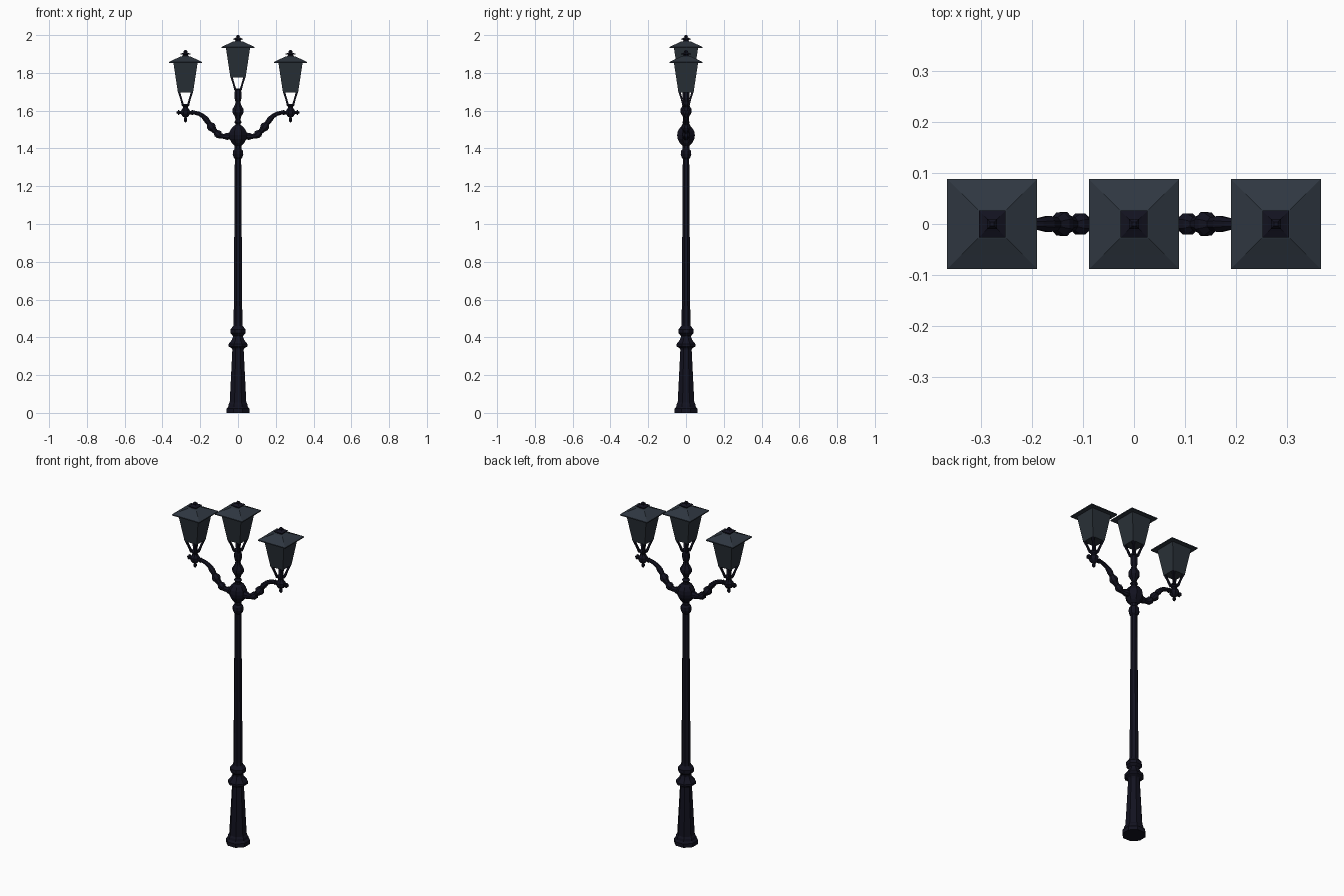
import bpy, bmesh, math
from mathutils import Vector, Matrix


def material(name, rgb):
    m = bpy.data.materials.new(name)
    m.diffuse_color = (*rgb, 1)
    return m


IRON = material("blackened iron", (0.006, 0.006, 0.014))
ROOF = material("slate metal", (0.028, 0.038, 0.052))
GLASS = material("smoked glass", (0.023, 0.031, 0.040))


def finish(name, bm, mat):
    bmesh.ops.recalc_face_normals(bm, faces=bm.faces)
    me = bpy.data.meshes.new(name)
    bm.to_mesh(me)
    bm.free()
    me.materials.append(mat)
    ob = bpy.data.objects.new(name, me)
    bpy.context.collection.objects.link(ob)
    return ob


def bridge(bm, rings):
    """Skin a list of vertex rings and cap both ends."""
    n = len(rings[0])
    for a, b in zip(rings, rings[1:]):
        for i in range(n):
            j = (i + 1) % n
            bm.faces.new((a[i], a[j], b[j], b[i]))
    bm.faces.new(rings[0][::-1])
    bm.faces.new(rings[-1])


def lathe(name, profile, mat, sides=8, matrix=Matrix()):
    """Turn (half width, height) pairs; half width is measured to the flats."""
    bm = bmesh.new()
    k = 1 / math.cos(math.pi / sides)
    rings = []
    for r, z in profile:
        ring = []
        for i in range(sides):
            a = 2 * math.pi * (i + 0.5) / sides
            ring.append(bm.verts.new(matrix @ Vector((r * k * math.cos(a), r * k * math.sin(a), z))))
        rings.append(ring)
    bridge(bm, rings)
    return finish(name, bm, mat)


def sweep(name, path, mat, sides=8):
    """Sweep a round section along (x, z, radius) points in the XZ plane."""
    bm = bmesh.new()
    rings = []
    for i, (x, z, r) in enumerate(path):
        p, q = path[max(i - 1, 0)], path[min(i + 1, len(path) - 1)]
        t = Vector((q[0] - p[0], 0, q[1] - p[1])).normalized()
        side = Vector((0, 1, 0))
        up = t.cross(side)
        ring = []
        for s in range(sides):
            a = 2 * math.pi * (s + 0.5) / sides
            ring.append(bm.verts.new(Vector((x, 0, z)) + r * (math.cos(a) * side + math.sin(a) * up)))
        rings.append(ring)
    bridge(bm, rings)
    return finish(name, bm, mat)


def lantern(label, x, e):
    """Square lantern whose eave sits at height e."""
    at = Matrix.Translation((x, 0, e))
    # tapered glass body
    lathe(label + "_lantern_glass", [(0.040, -0.160), (0.064, -0.003)], GLASS, 4, at)
    # flared roof with thin lip
    lathe(label + "_lantern_roof", [(0.064, -0.004), (0.088, -0.004), (0.088, 0.002),
                                    (0.060, 0.015), (0.028, 0.030), (0.014, 0.033)], ROOF, 4, at)
    # stepped square finial
    lathe(label + "_lantern_finial", [(0.016, 0.030), (0.014, 0.040), (0.026, 0.041), (0.026, 0.045),
                                      (0.015, 0.050), (0.009, 0.053), (0.010, 0.058),
                                      (0.004, 0.065)], IRON, 4, at)
    # four open struts carrying the body
    for i, (sx, sy) in enumerate([(1, 1), (1, -1), (-1, 1), (-1, -1)]):
        bm = bmesh.new()
        rings = []
        for c, z, w in [(0.013, -0.228, 0.006), (0.024, -0.190, 0.005), (0.034, -0.158, 0.006)]:
            rings.append([bm.verts.new((x + sx * c + w * u, sy * c + w * v, e + z))
                          for u, v in [(-1, -1), (1, -1), (1, 1), (-1, 1)]])
        bridge(bm, rings)
        finish(f"{label}_lantern_strut_{i + 1}", bm, IRON)


# flared octagonal base
lathe("base", [(0.060, 0), (0.060, 0.022), (0.052, 0.032), (0.050, 0.045), (0.044, 0.055),
               (0.030, 0.335), (0.034, 0.343), (0.050, 0.352), (0.050, 0.364),
               (0.034, 0.385), (0.027, 0.400)], IRON)

# tapered pole with collars
lathe("pole", [(0.027, 0.395), (0.028, 0.410), (0.040, 0.422), (0.040, 0.442), (0.025, 0.460),
               (0.023, 0.475), (0.017, 1.345), (0.024, 1.355), (0.028, 1.370), (0.026, 1.388),
               (0.018, 1.398), (0.018, 1.425)], IRON)

# hub where the arms meet
lathe("hub", [(0.020, 1.415), (0.032, 1.428), (0.044, 1.450), (0.047, 1.470),
              (0.044, 1.490), (0.032, 1.510), (0.020, 1.522)], IRON)

# centre stem with bulb
lathe("centre_stem", [(0.018, 1.515), (0.013, 1.530), (0.020, 1.540), (0.012, 1.550),
                      (0.017, 1.568), (0.029, 1.590), (0.029, 1.608), (0.016, 1.632),
                      (0.013, 1.645), (0.019, 1.668), (0.019, 1.695), (0.014, 1.712),
                      (0.020, 1.718)], IRON)
lantern("centre", 0, 1.935)

for label, s in (("left", -1), ("right", 1)):
    # curved arm with collars along its length
    path = [(0.030, 1.466, 0.020), (0.060, 1.464, 0.020), (0.075, 1.464, 0.014), (0.090, 1.466, 0.015),
            (0.100, 1.472, 0.022), (0.110, 1.480, 0.022), (0.119, 1.488, 0.014),
            (0.130, 1.500, 0.018), (0.138, 1.510, 0.025), (0.145, 1.520, 0.024),
            (0.154, 1.533, 0.014), (0.168, 1.553, 0.017), (0.185, 1.571, 0.013),
            (0.205, 1.583, 0.012), (0.230, 1.590, 0.011), (0.260, 1.590, 0.010)]
    sweep(label + "_arm", [(s * x, z, r) for x, z, r in path], IRON)
    # ball socket, cup and drop finial
    at = Matrix.Translation((s * 0.278, 0, 1.59))
    lathe(label + "_socket", [(0.003, -0.052), (0.009, -0.043), (0.009, -0.034), (0.005, -0.027),
                              (0.016, -0.020), (0.025, -0.006), (0.025, 0.008), (0.015, 0.022),
                              (0.012, 0.030), (0.021, 0.038), (0.021, 0.046)], IRON, 8, at)
    # horizontal end knobs on both sides of the ball
    for end, d in (("inner", -1), ("outer", 1)):
        turn = at @ Matrix.Rotation(s * d * math.pi / 2, 4, 'Y')
        lathe(f"{label}_{end}_knob", [(0.008, 0.015), (0.007, 0.030), (0.013, 0.034), (0.013, 0.039),
                                      (0.006, 0.042), (0.004, 0.048)], IRON, 8, turn)
    lantern(label, s * 0.278, 1.856)
